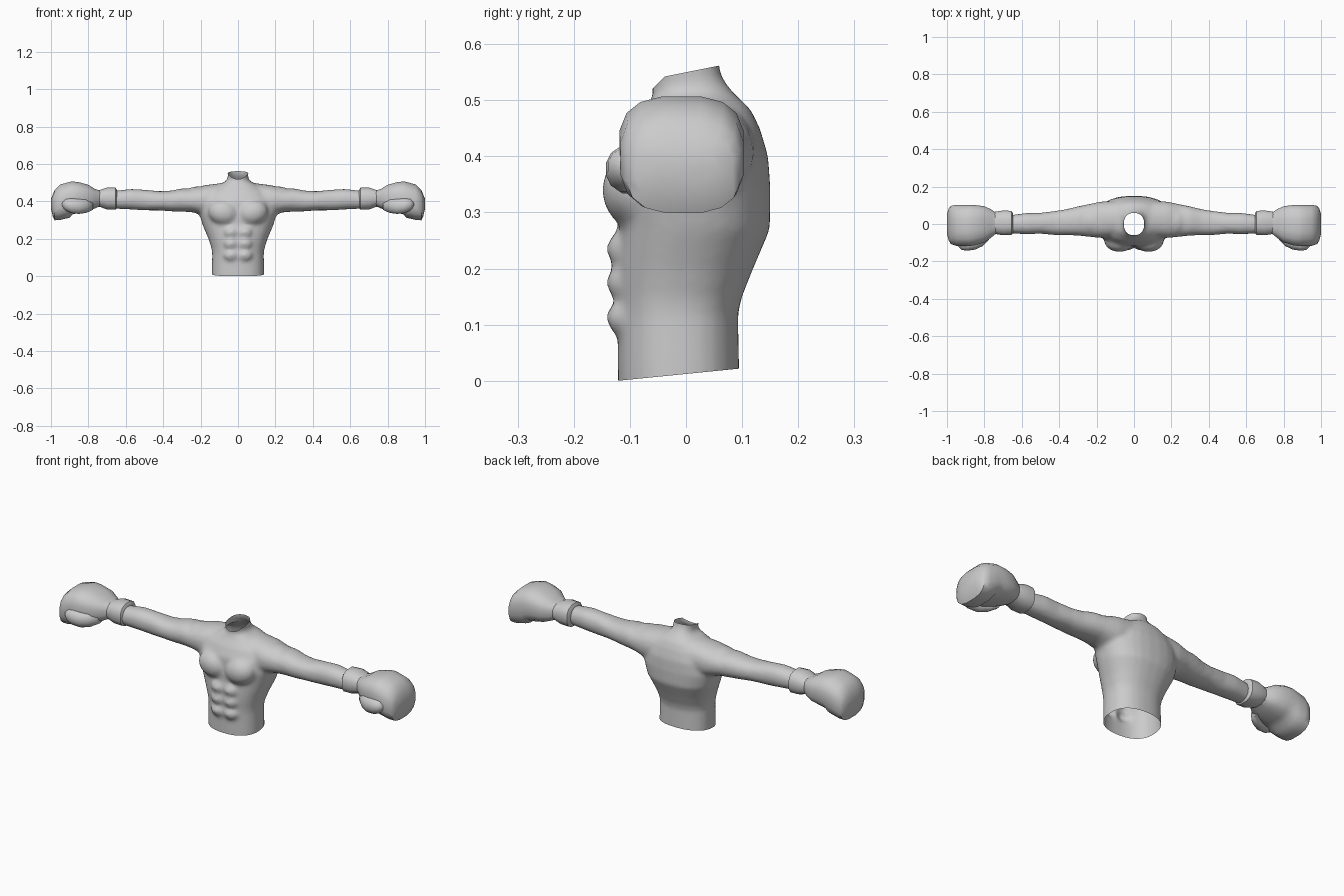
import bpy, bmesh, math
from mathutils import Vector, Matrix

if "Cube" in bpy.data.objects:
    bpy.data.objects.remove(bpy.data.objects["Cube"])


def spow(v, p):
    return math.copysign(abs(v) ** p, v)


def loft(bm, rings, axis, n=20, power=0.85, side=1):
    """Closed tube through rings of (position, a_min, a_max, b_min, b_max)."""
    loops = []
    for pos, a0, a1, b0, b1 in rings:
        loop = []
        for i in range(n):
            t = 2 * math.pi * (i + 0.5) / n
            a = (a0 + a1) / 2 + (a1 - a0) / 2 * spow(math.cos(t), power)
            b = (b0 + b1) / 2 + (b1 - b0) / 2 * spow(math.sin(t), power)
            co = (pos * side, a, b) if axis == 'x' else (a, b, pos)
            loop.append(bm.verts.new(co))
        loops.append(loop)
    for l0, l1 in zip(loops, loops[1:]):
        for i in range(n):
            j = (i + 1) % n
            bm.faces.new((l0[i], l0[j], l1[j], l1[i]))
    bm.faces.new(loops[0])
    bm.faces.new(loops[-1])


def blob(bm, co, radii, rot=0.0):
    m = Matrix.Translation(co) @ Matrix.Rotation(rot, 4, 'Y') @ Matrix.Diagonal((*radii, 1))
    bmesh.ops.create_uvsphere(bm, u_segments=20, v_segments=12, radius=1, matrix=m)


def make(name, bm, angle=40, mirror=False):
    bmesh.ops.recalc_face_normals(bm, faces=bm.faces)
    me = bpy.data.meshes.new(name)
    bm.to_mesh(me)
    bm.free()
    ob = bpy.data.objects.new(name, me)
    bpy.context.collection.objects.link(ob)
    if mirror:
        ob.modifiers.new("Mirror", 'MIRROR').use_clip = False
    bpy.ops.object.select_all(action='DESELECT')
    ob.select_set(True)
    bpy.context.view_layer.objects.active = ob
    bpy.ops.object.shade_smooth_by_angle(angle=math.radians(angle))
    return ob


# Torso and arms, blended into one skin
bm = bmesh.new()
torso = [(-.06, .14, -.12, .095), (.02, .14, -.122, .095), (.12, .138, -.122, .093),
         (.15, .142, -.124, .1), (.2, .158, -.126, .12), (.27, .188, -.122, .15),
         (.34, .21, -.12, .151), (.40, .20, -.118, .147), (.45, .165, -.095, .132),
         (.485, .115, -.07, .115), (.508, .065, -.06, .09), (.525, .054, -.06, .075),
         (.545, .055, -.068, .062), (.60, .06, -.08, .055)]
loft(bm, [(z, -w, w, y0, y1) for z, w, y0, y1 in torso], 'z', 28)
arm = [(.08, -.07, .125, .32, .50), (.18, -.075, .12, .325, .487), (.25, -.068, .105, .343, .468),
       (.30, -.062, .095, .345, .470), (.36, -.06, .08, .347, .458), (.42, -.06, .07, .352, .455),
       (.50, -.052, .06, .352, .463), (.57, -.055, .06, .357, .467), (.68, -.05, .045, .362, .455)]
for s in (1, -1):
    loft(bm, arm, 'x', 20, 0.9, s)
    blob(bm, (s * .078, -.088, .34), (.083, .062, .068), s * -.25)      # chest
    blob(bm, (s * .225, .015, .425), (.07, .075, .055), s * .15)        # shoulder
    for z in (.235, .175, .112):                                        # stomach
        blob(bm, (s * .036, -.108, z), (.042, .034, .033))
body = make("torso_and_arms", bm)
m = body.modifiers.new("Blend", 'REMESH')
m.mode, m.voxel_size = 'VOXEL', 0.01
m = body.modifiers.new("Soften", 'SMOOTH')
m.factor, m.iterations = 0.5, 6

# Trim open waist and neck
bm = bmesh.new()
bm.from_object(body, bpy.context.evaluated_depsgraph_get())
bpy.data.objects.remove(body)
for co, no in (((0, -.123, 0), (0, .1, -1)),
               ((0, .05, .56), (0, -.2, 1)),
               ((0, -.07, .51), (0, -1, 1))):
    bmesh.ops.bisect_plane(bm, geom=bm.verts[:] + bm.edges[:] + bm.faces[:],
                           plane_co=co, plane_no=Vector(no).normalized(), clear_outer=True)
make("torso_and_arms", bm, 60)

# Glove cuffs
bm = bmesh.new()
loft(bm, [(.648, -.05, .06, .362, .465), (.655, -.06, .072, .354, .475), (.70, -.062, .074, .356, .476),
          (.74, -.055, .068, .37, .462), (.77, -.05, .06, .375, .46)], 'x', 12, 0.8)
make("glove_cuff", bm, 40, True)

# Gloves: curled fist
bm = bmesh.new()
loft(bm, [(.735, -.05, .06, .375, .458), (.765, -.075, .08, .362, .468), (.80, -.1, .096, .348, .49),
          (.85, -.115, .103, .338, .504), (.885, -.12, .104, .33, .508), (.90, -.12, .104, .312, .506),
          (.95, -.118, .104, .300, .492), (.98, -.108, .098, .298, .463),
          (.99, -.09, .085, .318, .438), (1.0, -.055, .055, .36, .415)], 'x', 16, 0.72)
make("glove_fist", bm, 50, True)

# Thumbs
bm = bmesh.new()
loft(bm, [(.775, -.085, -.03, .355, .40), (.81, -.12, -.05, .338, .415), (.85, -.138, -.07, .332, .415),
          (.89, -.144, -.075, .336, .418), (.92, -.14, -.08, .35, .414), (.94, -.12, -.09, .37, .398)],
     'x', 12, 1.0)
make("glove_thumb", bm, 60, True)
